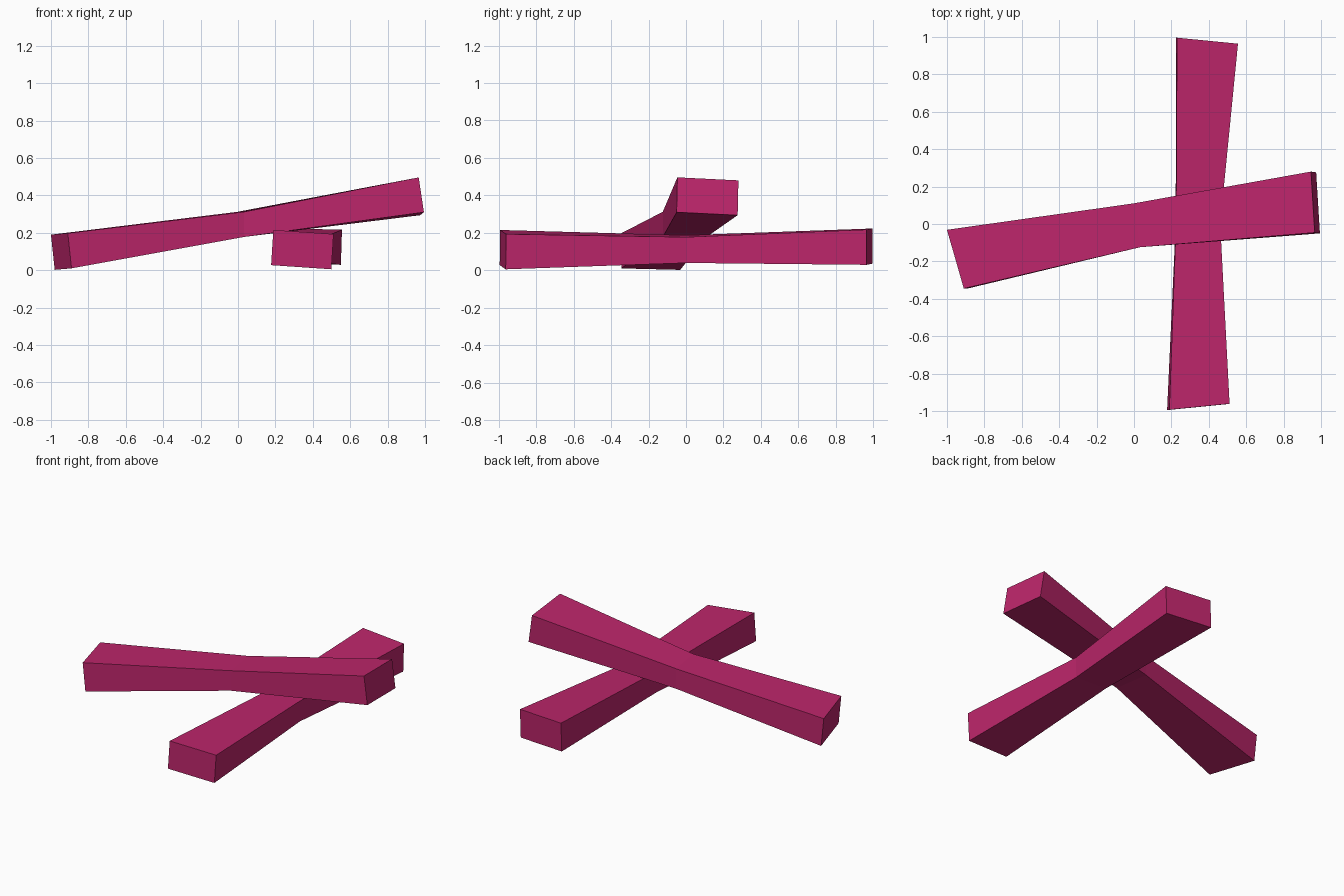
import bpy
import bmesh
from mathutils import Vector

# Remove the default cube only
default_cube = bpy.data.objects.get("Cube")
if default_cube:
    bpy.data.objects.remove(default_cube, do_unlink=True)

# Single flat colour
magenta = bpy.data.materials.new("magenta_pink")
magenta.use_nodes = True
colour = (0.51, 0.019, 0.147, 1)
magenta.diffuse_color = colour
magenta.node_tree.nodes["Principled BSDF"].inputs["Base Color"].default_value = colour


def make_stick(name, sections):
    """Loft a four-sided bar through sections given as (centre, half side, half up)."""
    bm = bmesh.new()
    rings = []
    for section in sections:
        centre, side, up = (Vector(v) for v in section)
        corners = (centre - side - up, centre + side - up,
                   centre + side + up, centre - side + up)
        rings.append([bm.verts.new(corner) for corner in corners])
    # Long sides between neighbouring sections
    for first, second in zip(rings, rings[1:]):
        for i in range(4):
            j = (i + 1) % 4
            bm.faces.new((first[i], first[j], second[j], second[i]))
    # End caps
    bm.faces.new(rings[0])
    bm.faces.new(rings[-1])
    bmesh.ops.recalc_face_normals(bm, faces=bm.faces[:])
    mesh = bpy.data.meshes.new(name)
    bm.to_mesh(mesh)
    bm.free()
    mesh.materials.append(magenta)
    stick = bpy.data.objects.new(name, mesh)
    bpy.context.scene.collection.objects.link(stick)
    return stick


# Bar lying on the ground, front to back, narrow in the middle
make_stick("lower_stick", [
    ((.344, -.978, .11), (.161, .016, -.011), (.006, .001, .094)),
    ((.342, 0, .113), (.118, 0, -.005), (.001, 0, .069)),
    ((.39, .98, .126), (.163, -.016, -.003), (.003, 0, .094)),
])

# Bar leaning across it, resting one end on the ground
make_stick("upper_stick", [
    ((-.945, -.188, .1), (-.045, .157, -.004), (-.01, 0, .094)),
    ((.015, -.007, .245), (-.018, .117, 0), (0, 0, .067)),
    ((.97, .115, .395), (-.01, .163, -.008), (-.014, .002, .093)),
])
